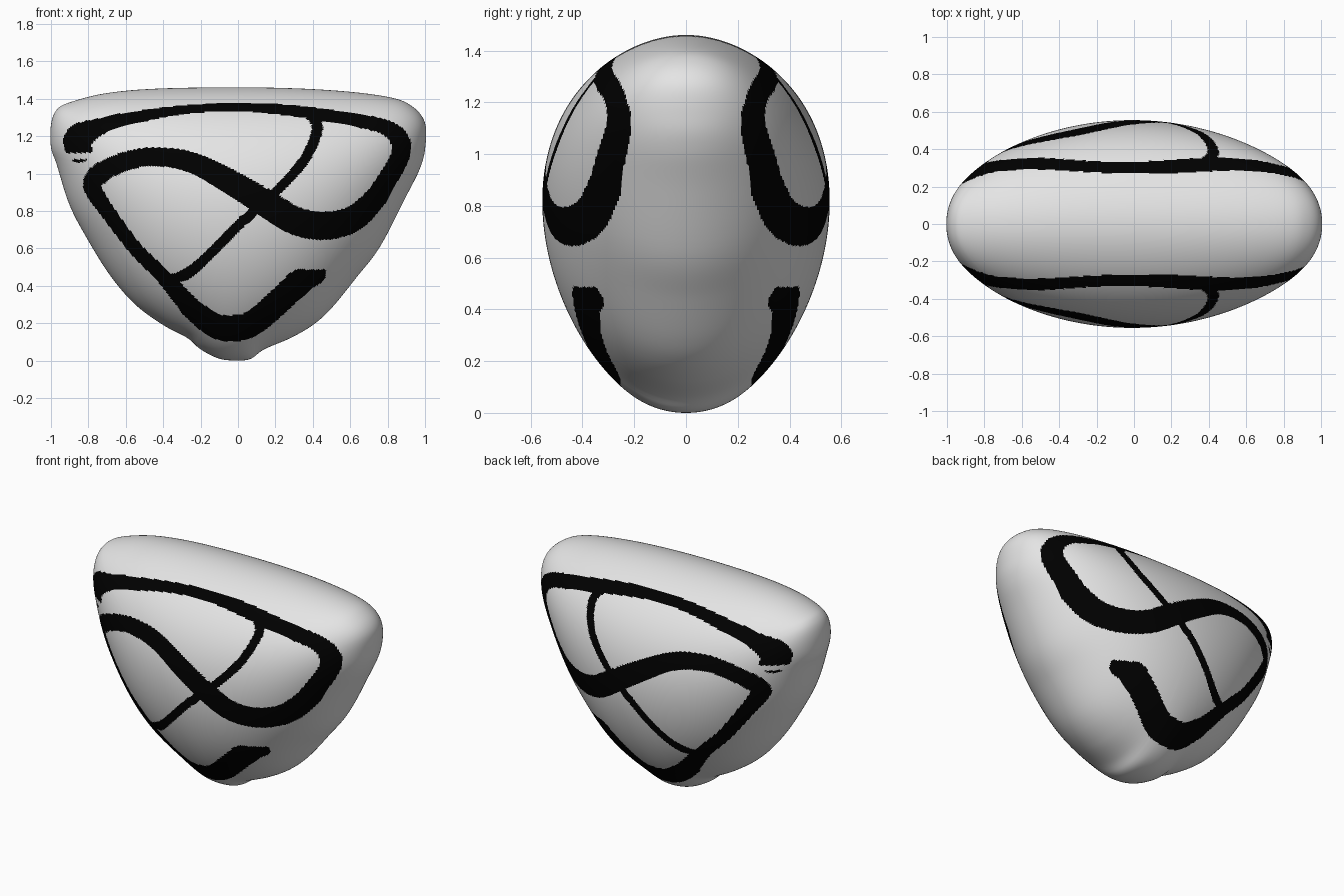
import bpy, bmesh, math
from mathutils import Vector

if "Cube" in bpy.data.objects:
    bpy.data.objects.remove(bpy.data.objects["Cube"])

SEG, RINGS = 480, 110
CX, CZ, DEPTH = 0.0, 0.84, 0.555

def material(name, c):
    m = bpy.data.materials.new(name)
    m.diffuse_color = (*c, 1)
    m.use_nodes = True
    m.node_tree.nodes["Principled BSDF"].inputs["Base Color"].default_value = m.diffuse_color
    return m

def spline(pts, n, closed=False):
    """Catmull-Rom through points of any dimension."""
    out, k = [], len(pts)
    for i in range(k if closed else k - 1):
        q = [pts[(i + d) % k] if closed else pts[min(max(i + d, 0), k - 1)] for d in (-1, 0, 1, 2)]
        for s in range(n):
            t = s / n
            out.append(tuple(0.5 * (2*b + (c - a)*t + (2*a - 5*b + 4*c - d)*t*t + (3*b - a - 3*c + d)*t**3)
                             for a, b, c, d in zip(*q)))
    if not closed:
        out.append(pts[-1])
    return out

# front outline of the rounded body
outline = spline([(0.1, 1.46), (.5, 1.445), (.8, 1.41), (.93, 1.36), (1, 1.27), (1, 1.13), (.97, 1.02),
    (.9, .88), (.76, .61), (.63, .44), (.5, .28), (.4, .19), (.28, .12), (.14, .06), (.07, .01), (0, 0),
    (-.1, .01), (-.2, .06), (-.27, .12), (-.4, .19), (-.55, .3), (-.68, .45), (-.8, .64), (-.9, .83),
    (-.97, 1.05), (-1, 1.14), (-1, 1.26), (-.97, 1.34), (-.9, 1.38), (-.7, 1.43), (-.4, 1.455)], 10, True)

# painted bands: x, z, half width
bands = [spline([(-.85, 1.13, .07), (-.85, 1.19, .075), (-.74, 1.25, .045), (-.6, 1.29, .035), (-.3, 1.34, .024),
    (0, 1.355, .023), (.3, 1.335, .03), (.6, 1.29, .035), (.78, 1.25, .04), (.86, 1.19, .05), (.87, 1.1, .05),
    (.8, .97, .052), (.72, .85, .06), (.6, .75, .07), (.45, .72, .075), (.3, .75, .075), (.15, .84, .073),
    (-.05, .96, .065), (-.25, 1.06, .055), (-.45, 1.09, .05), (-.62, 1.06, .05), (-.75, .99, .055),
    (-.775, .92, .048), (-.7, .8, .04), (-.55, .6, .037), (-.4, .45, .04), (-.25, .28, .055)], 4),
    spline([(-.25, .28, .055), (-.13, .19, .065), (-.03, .172, .07), (.08, .2, .067), (.2, .3, .068),
    (.33, .42, .068), (.4, .46, .062), (.41, .465, .06)], 4),
    spline([(.38, 1.32, .03), (.425, 1.25, .03), (.36, 1.08, .027), (.2, .9, .025), (.03, .75, .026),
    (-.18, .54, .027), (-.28, .46, .03), (-.38, .435, .02)], 4)]
strips = [(a, b) for p in bands for a, b in zip(p, p[1:])]

def painted(x, z):
    if (x < -.74 and 1.075 < z < 1.11) or (x > .1 and .487 < z < .6):
        return False                       # square band ends
    for (ax, az, aw), (bx, bz, bw) in strips:
        if min(ax, bx) - .1 > x or max(ax, bx) + .1 < x or min(az, bz) - .1 > z or max(az, bz) + .1 < z:
            continue
        dx, dz = bx - ax, bz - az
        t = min(1, max(0, ((x - ax)*dx + (z - az)*dz) / (dx*dx + dz*dz)))
        if math.hypot(x - ax - t*dx, z - az - t*dz) < aw + t*(bw - aw):
            return True
    return False

# even resampling of the outline
lens = [0]
for a, b in zip(outline, outline[1:] + outline[:1]):
    lens.append(lens[-1] + math.dist(a, b))
loop, j = [], 0
for i in range(SEG):
    s = lens[-1] * i / SEG
    while lens[j + 1] < s:
        j += 1
    a, b = outline[j], outline[(j + 1) % len(outline)]
    t = (s - lens[j]) / (lens[j + 1] - lens[j])
    loop.append((a[0] + t*(b[0] - a[0]), a[1] + t*(b[1] - a[1])))
nodes = loop[::2]

def inflate(x, z):
    """Cushion height: smooth inside the outline and zero on it (mean value weights)."""
    num = den = 0.0
    px, pz = nodes[-1][0] - x, nodes[-1][1] - z
    pd2 = px*px + pz*pz
    pd = math.sqrt(pd2)
    for nx, nz in nodes:
        qx, qz = nx - x, nz - z
        qd2 = qx*qx + qz*qz
        qd = math.sqrt(qd2)
        cr = qx*pz - qz*px
        if abs(cr) > 1e-12:
            w = (pd*qd - px*qx - pz*qz) / cr
            num += w * (pd + qd)
            den += w * (1/pd + 1/qd)
        px, pz, pd = qx, qz, qd
    return math.sqrt(max(num / den, 0))

# heights for each ring, every second column solved and the rest averaged
top = inflate(CX, CZ)
radii = [math.cos(k / RINGS * math.pi / 2) for k in range(1, RINGS)]
heights = []
for r in radii:
    h = [DEPTH / top * inflate(CX + r*(x - CX), CZ + r*(z - CZ)) for x, z in nodes]
    heights.append([h[i // 2] if i % 2 == 0 else (h[i // 2] + h[(i // 2 + 1) % len(h)]) / 2 for i in range(SEG)])

# rounded body: rings shrinking from the rim to the front and back poles
bm = bmesh.new()
rim = [bm.verts.new((x, 0, z)) for x, z in loop]
paint = {}
for side in (-1, 1):
    prev = rim
    for k in range(RINGS):
        if k == RINGS - 1:
            ring = [bm.verts.new((CX, side * DEPTH, CZ))] * SEG
        else:
            r = radii[k]
            ring = [bm.verts.new((CX + r*(x - CX), side * y, CZ + r*(z - CZ)))
                    for (x, z), y in zip(loop, heights[k])]
        for i in range(SEG):
            n = (i + 1) % SEG
            vs = [prev[i], prev[n], ring[n]] + ([ring[i]] if k < RINGS - 1 else [])
            f = bm.faces.new(vs)
            if (k, i) not in paint:
                c = sum((v.co for v in vs), Vector()) / len(vs)
                paint[k, i] = int(painted(c.x, c.z))
            f.material_index = paint[k, i]
            f.smooth = True
        prev = ring
bmesh.ops.recalc_face_normals(bm, faces=bm.faces)
me = bpy.data.meshes.new("rounded_body")
bm.to_mesh(me)
bm.free()
me.materials.append(material("light grey", (.78, .78, .78)))
me.materials.append(material("black", (0, 0, 0)))
bpy.context.collection.objects.link(bpy.data.objects.new("rounded_body", me))
